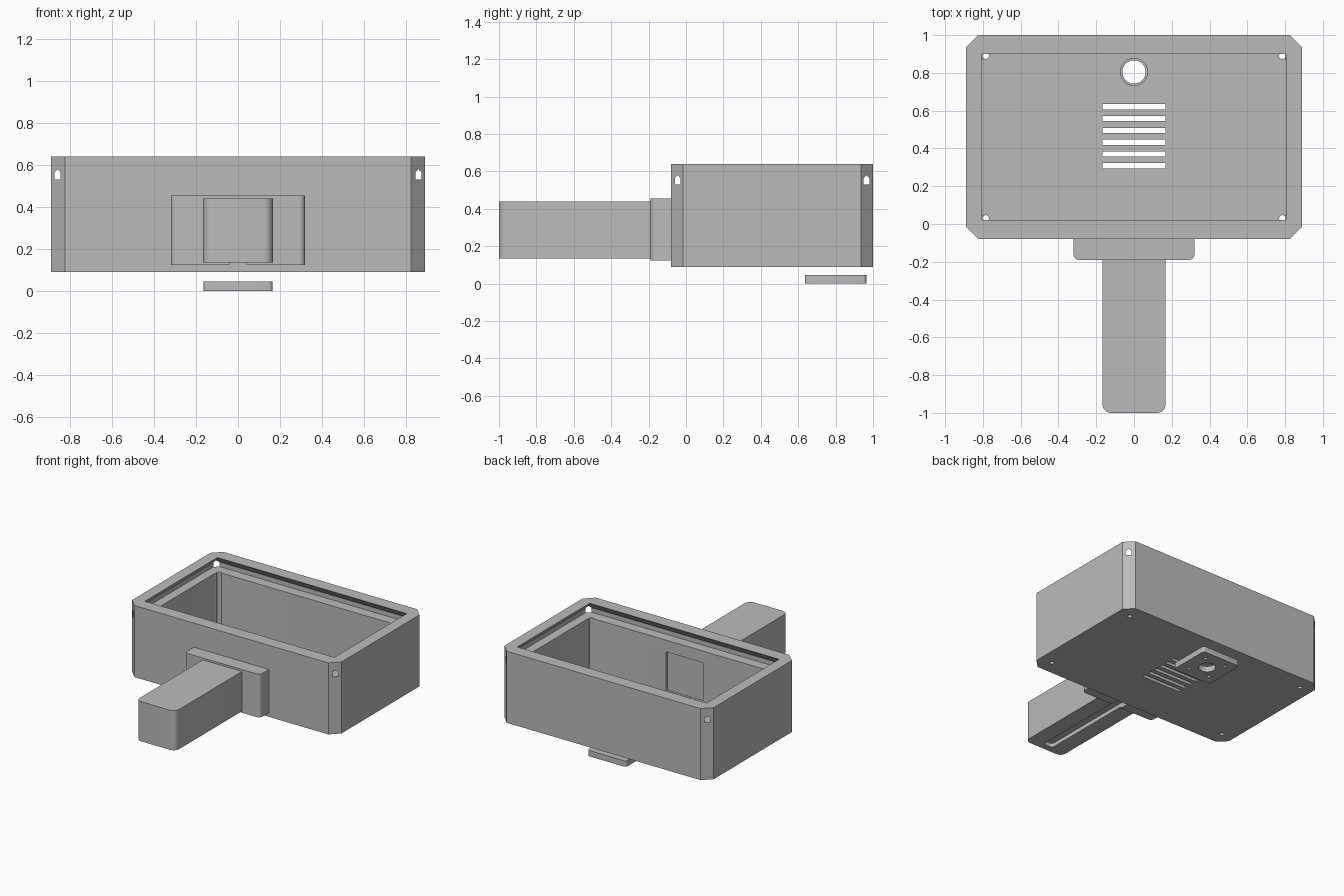
import bpy
import bmesh
import math

cube = bpy.data.objects.get("Cube")
if cube:
    bpy.data.objects.remove(cube, do_unlink=True)

grey = bpy.data.materials.new("plain grey")
grey.use_nodes = True
grey.diffuse_color = (0.5, 0.5, 0.5, 1)
grey.node_tree.nodes["Principled BSDF"].inputs["Base Color"].default_value = (0.5, 0.5, 0.5, 1)


def outline(x, y0, y1, front=0, back=0, steps=6):
    """Rectangle centred on x = 0 with cut or rounded corners."""
    pts = []
    corners = [(x, y1, back, 0), (-x, y1, back, 1), (-x, y0, front, 2), (x, y0, front, 3)]
    for cx, cy, r, quarter in corners:
        if r == 0:
            pts.append((cx, cy))
            continue
        ox = cx - math.copysign(r, cx)
        oy = cy - r if quarter < 2 else cy + r
        for i in range(steps + 1):
            a = (quarter + i / steps) * math.pi / 2
            pts.append((ox + r * math.cos(a), oy + r * math.sin(a)))
    return pts


def circle(cx, cy, r, n=32):
    return [(cx + r * math.cos(i * math.tau / n), cy + r * math.sin(i * math.tau / n))
            for i in range(n)]


def loft(name, rings):
    """Closed solid through matching outlines at rising heights."""
    bm = bmesh.new()
    loops = [[bm.verts.new((px, py, z)) for px, py in pts] for pts, z in rings]
    bm.faces.new(loops[0][::-1])
    bm.faces.new(loops[-1])
    n = len(loops[0])
    for low, high in zip(loops, loops[1:]):
        for i in range(n):
            j = (i + 1) % n
            bm.faces.new((low[i], low[j], high[j], high[i]))
    mesh = bpy.data.meshes.new(name)
    bm.to_mesh(mesh)
    bm.free()
    mesh.materials.append(grey)
    ob = bpy.data.objects.new(name, mesh)
    bpy.context.collection.objects.link(ob)
    return ob


def prism(name, pts, z0, z1):
    return loft(name, [(pts, z0), (pts, z1)])


def carve(ob, cutters):
    """Subtract each cutter in turn, then remove it."""
    for cutter in cutters:
        mod = ob.modifiers.new("cut", "BOOLEAN")
        mod.operation = "DIFFERENCE"
        mod.solver = "EXACT"
        mod.object = cutter
        graph = bpy.context.evaluated_depsgraph_get()
        graph.update()
        mesh = bpy.data.meshes.new_from_object(ob.evaluated_get(graph))
        ob.modifiers.clear()
        mesh.name = ob.name
        ob.data = mesh
        bpy.data.objects.remove(cutter, do_unlink=True)


# Case with cut corners
case = prism("case", outline(0.89, -0.08, 1, 0.065, 0.065, 1), 0.09, 0.64)

# Cavity and the undercut lid slot, which breaks through the cut corners
slot = outline(0.875, -0.06, 0.98)
mouth = outline(0.805, 0.02, 0.90)
cuts = [
    prism("cavity", outline(0.805, 0.02, 0.90, 0.045, 0.045), 0.125, 0.55),
    loft("lid_slot", [(slot, 0.53), (slot, 0.565), (mouth, 0.64), (mouth, 0.7)]),
    prism("handle_recess", outline(0.157, 0.003, 0.05), 0.14, 0.44),
    prism("round_port", circle(0, 0.805, 0.072), 0.05, 0.2),
]

# Vents and corner screw holes
for i in range(6):
    y = 0.308 + i * 0.0625
    cuts.append(prism("vent", outline(0.167, y - 0.014, y + 0.014), 0.05, 0.2))
for x in (-0.785, 0.785):
    for y in (0.03, 0.89):
        cuts.append(prism("screw_hole", circle(x, y, 0.017, 16), 0.05, 0.545))
carve(case, cuts)

# Collar and handle, with a wire channel underneath
collar = prism("handle_collar", outline(0.32, -0.19, -0.08, 0.03), 0.123, 0.455)
handle = prism("handle", outline(0.167, -1, -0.19, 0.045), 0.135, 0.44)
for part in (collar, handle):
    carve(part, [prism("channel", outline(0.04, -0.95, -0.085, 0.02), 0.1, 0.165)])

# Mounting plate below the round port
plate = prism("mounting_plate", outline(0.165, 0.635, 0.965, 0.02, 0.02), 0, 0.045)
cuts = [prism("port", circle(0, 0.805, 0.062), -0.1, 0.1)]
for x in (-0.09, 0.09):
    for y in (-0.09, 0.09):
        cuts.append(prism("plate_hole", circle(x, 0.803 + y, 0.013, 16), -0.1, 0.035))
carve(plate, cuts)

# Smooth the rounded corners, keep the edges sharp
for ob in (case, collar, handle, plate):
    bpy.ops.object.select_all(action="DESELECT")
    ob.select_set(True)
    bpy.context.view_layer.objects.active = ob
    bpy.ops.object.shade_smooth_by_angle(angle=math.radians(30))
